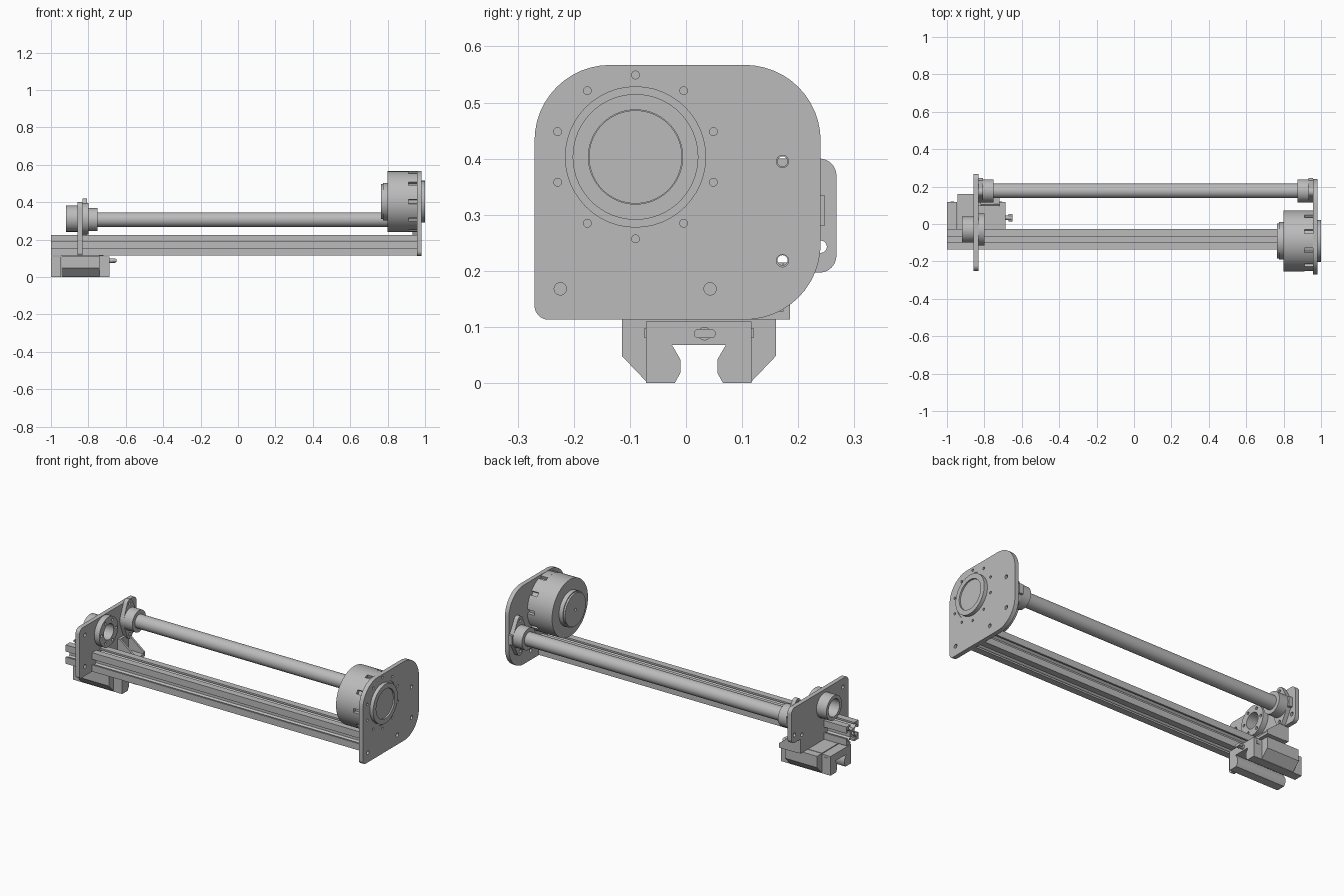
import bpy
from math import sin, cos, pi, radians
from mathutils import Matrix, Vector
from mathutils.geometry import convex_hull_2d

if "Cube" in bpy.data.objects:
    bpy.data.objects.remove(bpy.data.objects["Cube"])

grey = bpy.data.materials.new("machined_grey")
grey.use_nodes = True
COLOR = (0.5, 0.5, 0.5, 1)
grey.diffuse_color = COLOR
grey.node_tree.nodes["Principled BSDF"].inputs["Base Color"].default_value = COLOR


# Outline helpers
def arc(u, v, r, start=0, end=360, n=48):
    full = end - start == 360
    steps = n if full else 12
    angles = [radians(start + (end - start) * i / steps) for i in range(steps + (not full))]
    return [(u + r * cos(a), v + r * sin(a)) for a in angles]


def hull(*circles):
    pts = [Vector(p) for c in circles for p in arc(*c)]
    return [tuple(pts[i]) for i in convex_hull_2d(pts)]


def rect(u0, u1, v0, v1):
    return [(u0, v0), (u1, v0), (u1, v1), (u0, v1)]


def slab(name, start, end, outline, holes=(), axis="x"):
    """Extrude an outline with holes: (y, z) along x, or (x, z) along y."""
    curve = bpy.data.curves.new(name, "CURVE")
    curve.dimensions = "2D"
    curve.fill_mode = "BOTH"
    curve.extrude = (end - start) / 2
    for loop in [outline, *holes]:
        spline = curve.splines.new("POLY")
        spline.points.add(len(loop) - 1)
        for p, (u, v) in zip(spline.points, loop):
            p.co = (u, v, 0, 1)
        spline.use_cyclic_u = True
    temp = bpy.data.objects.new(name + "_curve", curve)
    bpy.context.collection.objects.link(temp)
    mesh = bpy.data.meshes.new_from_object(temp)
    bpy.data.objects.remove(temp)
    bpy.data.curves.remove(curve)
    mid = (start + end) / 2
    if axis == "x":
        m = Matrix(((0, 0, 1, mid), (1, 0, 0, 0), (0, 1, 0, 0), (0, 0, 0, 1)))
    else:
        m = Matrix(((1, 0, 0, 0), (0, 0, -1, mid), (0, 1, 0, 0), (0, 0, 0, 1)))
    mesh.transform(m)
    mesh.materials.clear()
    mesh.materials.append(grey)
    mesh.shade_smooth()
    mesh.set_sharp_from_angle(angle=radians(30))
    obj = bpy.data.objects.new(name, mesh)
    bpy.context.collection.objects.link(obj)
    return obj


def ring_of_holes(u, v, radius, count, r, phase=0):
    return [arc(u + radius * cos(a), v + radius * sin(a), r, n=16)
            for a in (radians(phase) + 2 * pi * i / count for i in range(count))]


# Slotted beam: one quarter of the profile turned four times
H = 0.054
quarter = [(H, -0.016), (0.044, -0.016), (0.044, -0.032), (0.036, -0.032), (0.02, -0.016),
           (0.02, 0.016), (0.036, 0.032), (0.044, 0.032), (0.044, 0.016), (H, 0.016), (H, H)]
profile = []
for k in range(4):
    c, s = round(cos(k * pi / 2)), round(sin(k * pi / 2))
    profile += [(-0.082 + c * u - s * v, 0.17 + s * u + c * v) for u, v in quarter]
slab("slotted_beam", -1, 0.957, profile, [arc(-0.082, 0.17, 0.009, n=20)])

# Right end plate
MY, MZ = -0.09, 0.403
outline = hull((-0.135, 0.432, 0.135), (0.105, 0.432, 0.135),
               (0.105, 0.248, 0.135), (-0.245, 0.138, 0.025))
holes = [arc(y, z, 0.011, n=20) for y, z in
         [(-0.224, 0.168), (0.043, 0.168), (0.172, 0.395), (0.172, 0.218)]]
holes += ring_of_holes(MY, MZ, 0.146, 10, 0.007, 90)
slab("right_end_plate", 0.957, 0.982, outline, holes + [arc(MY, MZ, 0.125)])

# Round drive unit
slab("drive_seat", 0.955, 0.979, arc(MY, MZ, 0.125))
slab("drive_outer_ring", 0.979, 1.0, arc(MY, MZ, 0.112, n=64), [arc(MY, MZ, 0.084, n=64)])
slab("drive_output_disc", 0.979, 0.992, arc(MY, MZ, 0.083, n=64))
slab("drive_body", 0.8, 0.912, arc(MY, MZ, 0.163, n=96))
notched = []
for k in range(10):
    a0 = 36 * k
    notched += arc(MY, MZ, 0.145, a0 - 4, a0 + 4) + arc(MY, MZ, 0.163, a0 + 4, a0 + 32)
slab("drive_notched_rim", 0.912, 0.957, notched)
slab("drive_back_cap", 0.775, 0.8, arc(MY, MZ, 0.1, n=64))
slab("drive_back_face", 0.765, 0.775, arc(MY, MZ, 0.094, n=64), [arc(MY, MZ, 0.008, n=16)])

# Left end plate with a stepped lower edge
outline = (arc(0.238, 0.37, 0.03, 0, 90) + arc(-0.22, 0.37, 0.03, 90, 180)
           + arc(-0.235, 0.13, 0.015, 180, 270) + [(0.185, 0.115), (0.185, 0.197)]
           + arc(0.238, 0.227, 0.03, 270, 360))
holes = [arc(y, z, 0.011, n=20) for y, z in
         [(-0.2, 0.35), (-0.2, 0.17), (0.24, 0.243), (0.172, 0.218)]]
HY, HZ = -0.03, 0.312
slab("left_end_plate", -0.857, -0.832, outline, holes + [arc(HY, HZ, 0.045)])

# Hollow bearing through the left plate
slab("bearing_sleeve", -0.92, -0.857, arc(HY, HZ, 0.07), [arc(HY, HZ, 0.05)])
slab("bearing_flange", -0.832, -0.8, arc(HY, HZ, 0.085),
     [arc(HY, HZ, 0.045)] + ring_of_holes(HY, HZ, 0.066, 6, 0.008))

# Cross tube and its end holders
TY, TZ = 0.177, 0.307
slab("cross_tube", -0.82, 0.945, arc(TY, TZ, 0.039))
for side, a, b, c in (("left", -0.832, -0.808, -0.752), ("right", 0.957, 0.933, 0.875)):
    bolts = [arc(TY - 0.005, TZ + s * 0.088, 0.009, n=16) for s in (-1, 1)]
    diamond = hull((TY, TZ, 0.062), (TY - 0.005, TZ + 0.088, 0.024), (TY - 0.005, TZ - 0.088, 0.024))
    slab(side + "_tube_flange", min(a, b), max(a, b), diamond, bolts)
    slab(side + "_tube_collar", min(b, c), max(b, c), arc(TY, TZ, 0.062), [arc(TY, TZ, 0.039)])
    slab(side + "_tube_clamp", min(a, b), max(a, b), rect(0.23, 0.247, 0.28, 0.335))

# Corner bracket bracing the left plate
slab("bracket_foot", -0.832, -0.72, rect(0.095, 0.185, 0.113, 0.128))
slab("bracket_back", -0.832, -0.818, rect(0.095, 0.185, 0.128, 0.215))
for name, y in (("inner", 0.095), ("outer", 0.173)):
    slab(name + "_bracket_gusset", y, y + 0.012,
         [(-0.818, 0.128), (-0.72, 0.128), (-0.72, 0.138), (-0.818, 0.215)], axis="y")

# Carriage: mirrored channel section
CY = 0.023


def mirrored(half):
    return [(CY + u, z) for u, z in half] + [(CY - u, z) for u, z in reversed(half)]


channel = [(0.048, 0.068), (0.033, 0.042), (0.033, 0.018), (0.043, 0), (0.094, 0), (0.094, 0.11)]
slab("carriage_body", -0.945, -0.74, mirrored(channel))
for side, a, b in (("left", -1, -0.945), ("right", -0.74, -0.687)):
    slab(side + "_carriage_cap", a, b, mirrored(channel))
    for s in (-1, 1):
        slab(side + "_cap_screw", (a + b) / 2 - 0.009, (a + b) / 2 + 0.009,
             rect(*sorted((CY + s * 0.094, CY + s * 0.097)), 0.08, 0.098))
for side, s in (("front", -1), ("back", 1)):
    def wing(points):
        return [(CY + s * u, z) for u, z in points]
    slab(side + "_wing_top", -0.945, -0.74, wing([(0.094, 0.077), (0.137, 0.077),
                                                  (0.137, 0.113), (0.094, 0.113)]))
    slab(side + "_wing_chamfer", -0.945, -0.74, wing([(0.094, 0.003), (0.137, 0.048),
                                                      (0.137, 0.077), (0.094, 0.077)]))
slab("carriage_top_pad", -0.945, -0.74, rect(CY - 0.094, CY + 0.094, 0.11, 0.115))

# Grease fitting on the carriage end
slab("fitting_stem", -0.687, -0.655, arc(0.033, 0.088, 0.012, n=16))
slab("fitting_nozzle", -0.67, -0.65, hull((0.022, 0.088, 0.008), (0.045, 0.088, 0.008)))
